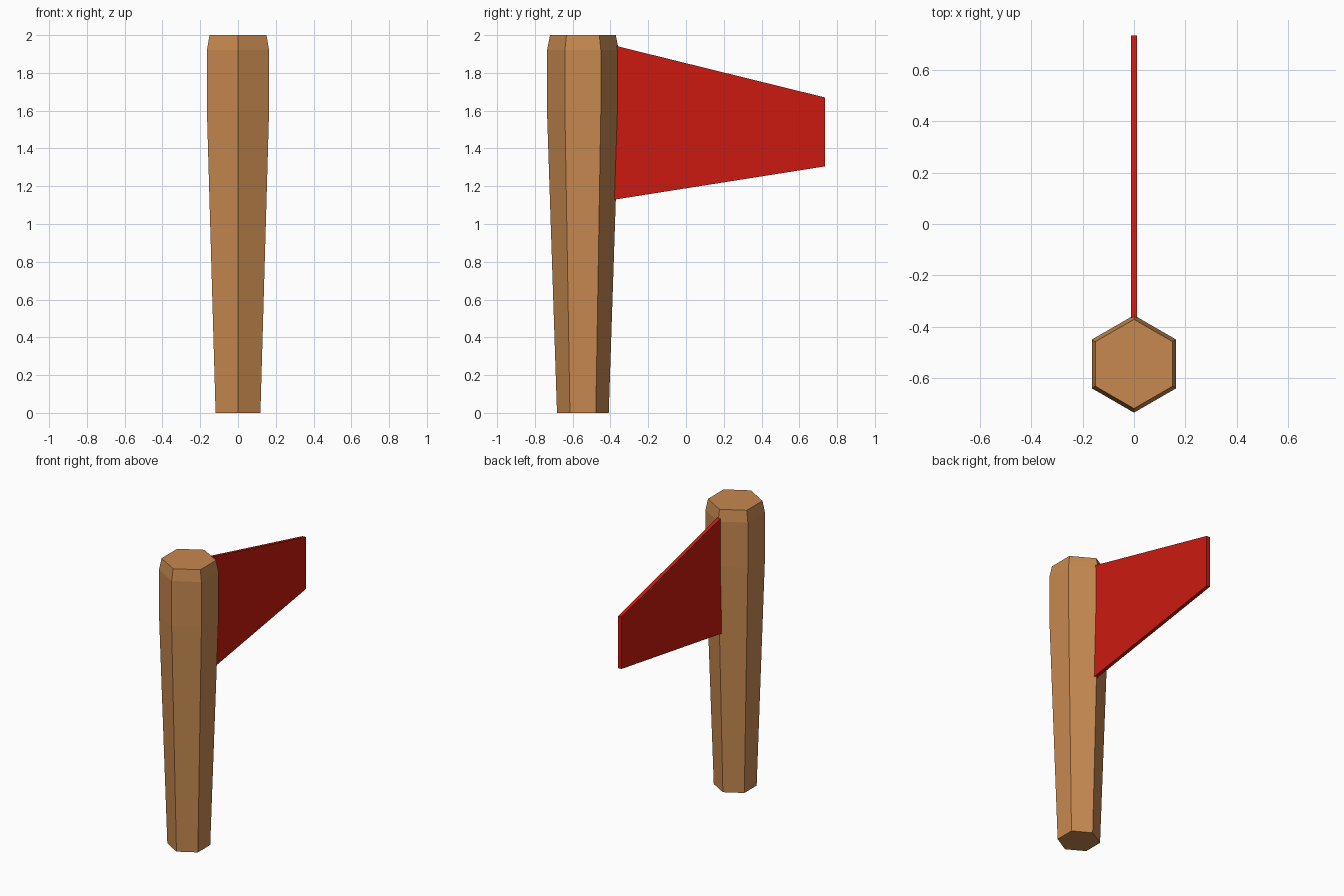
import bpy, bmesh
from math import sin, cos, pi

if "Cube" in bpy.data.objects:
    bpy.data.objects.remove(bpy.data.objects["Cube"])


def material(name, color):
    m = bpy.data.materials.new(name)
    m.diffuse_color = (*color, 1)
    m.use_nodes = True
    m.node_tree.nodes["Principled BSDF"].inputs["Base Color"].default_value = m.diffuse_color
    return m


def loft(name, rings, mat):
    """Skin a list of equal-length point rings and cap both ends."""
    bm = bmesh.new()
    loops = [[bm.verts.new(p) for p in ring] for ring in rings]
    n = len(loops[0])
    for a, b in zip(loops, loops[1:]):
        for i in range(n):
            j = (i + 1) % n
            bm.faces.new((a[i], a[j], b[j], b[i]))
    bm.faces.new(loops[0][::-1])
    bm.faces.new(loops[-1])
    bmesh.ops.recalc_face_normals(bm, faces=bm.faces[:])
    me = bpy.data.meshes.new(name)
    bm.to_mesh(me)
    bm.free()
    me.materials.append(mat)
    ob = bpy.data.objects.new(name, me)
    bpy.context.collection.objects.link(ob)
    return ob


wood = material("wood", (0.57, 0.25, 0.08))
red = material("red", (0.6, 0.01, 0.005))

# Tapered hexagonal post with a chamfered top, corners facing front and back
POST_Y = -0.546
profile = [(0.137, 0), (0.19, 1.6), (0.19, 1.92), (0.174, 2.0)]
loft("post", [[(r * sin(i * pi / 3), POST_Y + r * cos(i * pi / 3), z)
               for i in range(6)] for r, z in profile], wood)

# Thin tapering flag, its inner edge set slightly into the post
outline = [(-0.38, 1.129), (0.735, 1.305), (0.735, 1.67), (-0.38, 1.945)]
loft("flag", [[(x, y, z) for y, z in outline] for x in (-0.0125, 0.0125)], red)
